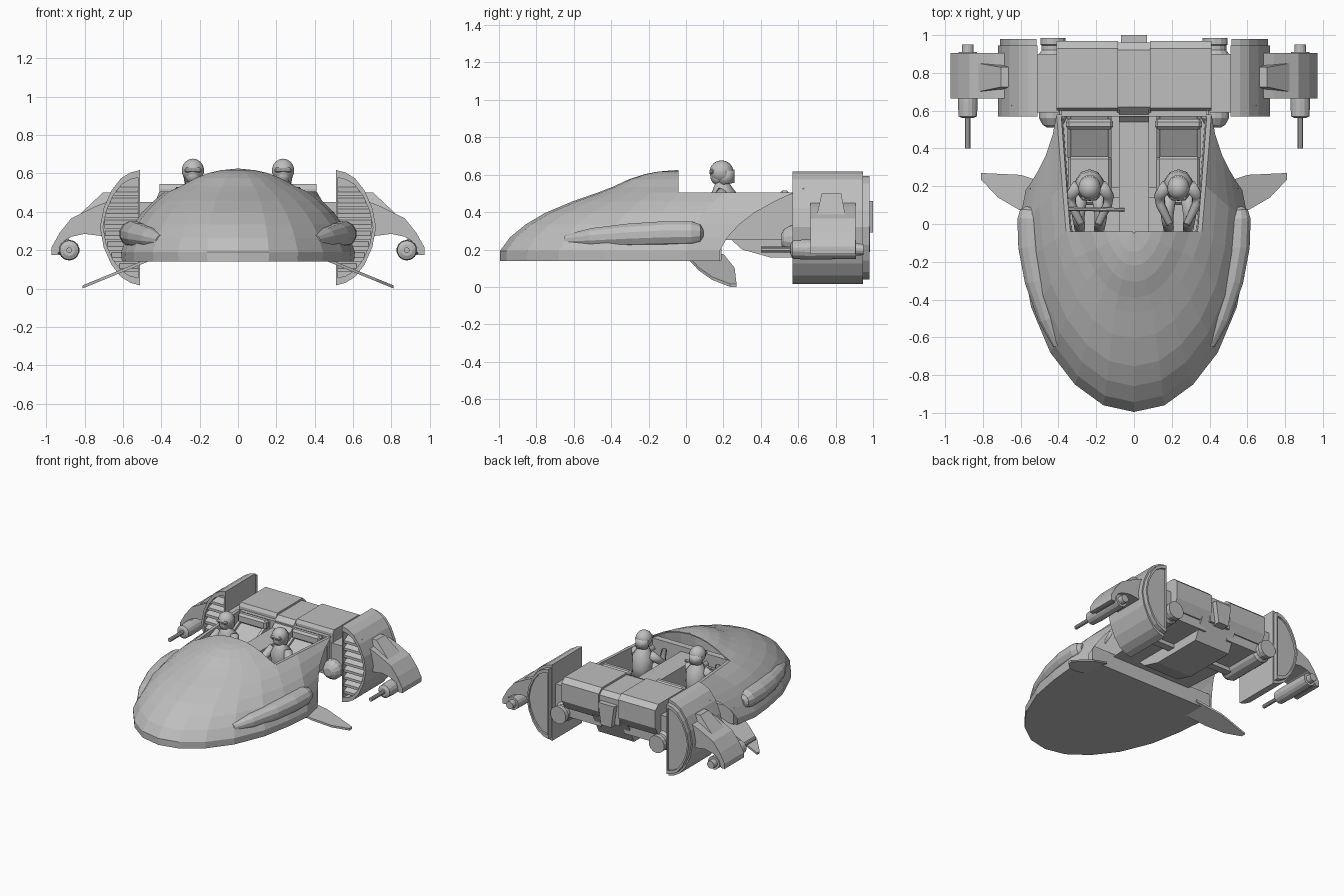
import bpy, bmesh, math
from mathutils import Vector

if bpy.data.objects.get("Cube"):
    bpy.data.objects.remove(bpy.data.objects["Cube"], do_unlink=True)

GREY = (0.52, 0.52, 0.52, 1)
mat = bpy.data.materials.new("plain_grey")
mat.use_nodes = True
mat.diffuse_color = GREY
mat.node_tree.nodes["Principled BSDF"].inputs["Base Color"].default_value = GREY


def finish(name, bm, mirror=True, smooth=False):
    bmesh.ops.recalc_face_normals(bm, faces=bm.faces)
    me = bpy.data.meshes.new(name)
    for f in bm.faces:
        f.smooth = smooth
    bm.to_mesh(me)
    bm.free()
    me.materials.append(mat)
    ob = bpy.data.objects.new(name, me)
    bpy.context.collection.objects.link(ob)
    if mirror:
        mod = ob.modifiers.new("Mirror", 'MIRROR')
        mod.use_mirror_merge = False
    return ob


def loft(name, rings, closed=True, caps=True, mirror=True, smooth=False):
    bm = bmesh.new()
    rows = [[bm.verts.new(p) for p in r] for r in rings]
    n = len(rows[0])
    for a, b in zip(rows, rows[1:]):
        for i in range(n if closed else n - 1):
            j = (i + 1) % n
            bm.faces.new((a[i], a[j], b[j], b[i]))
    if caps:
        bm.faces.new(rows[0])
        bm.faces.new(rows[-1])
    return finish(name, bm, mirror, smooth)


def prism(name, pts, axis, a, b, mirror=True):
    place = {'x': lambda p, d: (d, p[0], p[1]),
             'y': lambda p, d: (p[0], d, p[1])}[axis]
    return loft(name, [[place(p, d) for p in pts] for d in (a, b)], mirror=mirror)


def box(name, x, y, z, mirror=True, bevel=0.0):
    pts = [(x[0], y[0]), (x[1], y[0]), (x[1], y[1]), (x[0], y[1])]
    ob = loft(name, [[(*p, h) for p in pts] for h in z], mirror=mirror)
    if bevel:
        mod = ob.modifiers.new("Bevel", 'BEVEL')
        mod.width, mod.segments = bevel, 1
    return ob


def tube(name, pts, radii, n=12, mirror=True, smooth=False):
    pts = [Vector(p) for p in pts]
    rings = []
    for i, p in enumerate(pts):
        d = pts[min(i + 1, len(pts) - 1)] - pts[max(i - 1, 0)]
        q = d.to_track_quat('Z', 'Y')
        rings.append([p + q @ Vector((math.cos(t), math.sin(t), 0)) * radii[i]
                      for t in (math.tau * (k + .5) / n for k in range(n))])
    return loft(name, rings, mirror=mirror, smooth=smooth)


def barrel(name, x, z, steps, n=14):
    return tube(name, [(x, y, z) for y, r in steps], [r for y, r in steps], n)


def ball(name, c, s):
    bm = bmesh.new()
    bmesh.ops.create_uvsphere(bm, u_segments=14, v_segments=9, radius=1)
    for v in bm.verts:
        v.co = Vector([c[i] + v.co[i] * s[i] for i in range(3)])
    return finish(name, bm, smooth=True)


# Hull: lofted from the base outline up to the cockpit rim, then down inside
base = [(0, -.995), (.16, -.96), (.31, -.85), (.44, -.68), (.54, -.44),
        (.585, -.2), (.605, 0), (.57, .18)]
rim = [(0, -.47), (.1, -.45), (.18, -.39), (.25, -.3), (.315, -.18),
       (.36, -.04), (.38, .2), (.41, .58)]


def both_sides(pts):
    return [(-x, y, z) for x, y, z in pts[:0:-1]] + pts


def hull_point(i, h, v):
    b, r = base[i], rim[i]
    waist = .03 * math.sin(math.pi * max(h, 0)) if i == len(base) - 1 else 0
    return (b[0] + (r[0] - b[0]) * h - waist, b[1] + (r[1] - b[1]) * max(h, 0), .14 + .365 * v)


levels = [(0, 0), (-.02, .14), (.1, .34), (.26, .53), (.46, .7), (.74, .87), (1, 1)]
rings = [both_sides([hull_point(i, h, v) for i in range(len(base))]) for h, v in levels]
for s, z in ((.94, .505), (.92, .25)):
    rings.append(both_sides([(x * s, .58 + (y - .58) * .97, z) for x, y in rim]))
loft("hull", rings, closed=False, mirror=False)
box("hull_transom", (-.55, .55), (.14, .19), (.141, .27), mirror=False)

# Windscreen dome over the front of the cockpit
screen = [both_sides([(x * s, -.04 + (y + .04) * s, z) for x, y in rim[:6]])
          for s, z in ((1, .505), (.82, .535), (.62, .575), (.42, .603), (.25, .617), (.02, .625))]
ob = loft("windscreen", screen, closed=False, caps=False, mirror=False)
ob.modifiers.new("Solidify", 'SOLIDIFY').thickness = .008
box("dashboard", (-.34, .34), (-.1, -.05), (.25, .5), mirror=False)

# Side blisters along the hull flanks
tube("side_blister",
     [(.55, .09, .285), (.552, .075, .285), (.552, .03, .285), (.545, -.12, .283),
      (.515, -.3, .275), (.455, -.5, .262), (.4, -.64, .25)],
     [.025, .052, .068, .07, .066, .054, .03], 12)

# Low side fins, drooping outward
fin = [(.42, .0), (.6, .07), (.72, .14), (.81, .235), (.81, .27), (.6, .26), (.42, .2)]
loft("side_fin", [[(x, y, .148 - (x - .47) * .41 + d) for x, y in fin] for d in (-.008, .008)])

# Cockpit furniture
box("centre_console", (-.08, .08), (-.05, .62), (.25, .46), mirror=False)
prism("console_ramp", [(.54, .46), (.61, .46), (.61, .53)], 'x', -.08, .08, mirror=False)
box("bulkhead", (-.385, .385), (.57, .63), (.2, .5), mirror=False)
box("seat_cushion", (.12, .35), (.1, .36), (.25, .32), bevel=.015)
prism("seat_back", [(.355, .27), (.355, .36), (.57, .475), (.57, .3)], 'x', .14, .33)
for side, x in (("inner", .118), ("outer", .333)):
    prism("seat_rail_" + side, [(.35, .27), (.35, .375), (.57, .49), (.57, .3)], 'x', x, x + .02)
box("head_rest", (.11, .36), (.5, .555), (.44, .515), bevel=.015)

# Crew
X = .235
tube("crew_torso", [(X, .22, .3), (X, .215, .4), (X, .2, .48), (X, .195, .53), (X, .19, .57)],
     [.065, .075, .08, .05, .03], 10, smooth=True)
ball("crew_face", (X, .175, .59), (.042, .045, .045))
ball("crew_helmet", (X, .19, .615), (.06, .064, .062))
tube("helmet_neck_guard", [(X, .215, .55), (X, .205, .62)], [.045, .056], 12, smooth=True)
box("helmet_visor", (X - .045, X + .045), (.125, .15), (.605, .63), bevel=.008)
for side, s in (("inner", -1), ("outer", 1)):
    tube("crew_arm_" + side, [(X + s * .065, .2, .505), (X + s * .1, .15, .45), (X + s * .095, .1, .42),
                              (X + s * .045, .0, .46)], [.034, .03, .026, .02], 8, smooth=True)
    tube("crew_leg_" + side, [(X + s * .04, .22, .34), (X + s * .06, .04, .39), (X + s * .05, -.04, .3)],
         [.042, .036, .028], 8, smooth=True)
tube("steering_bar", [(-.37, .08, .47), (-.05, .075, .47)], [.011, .011], 8, mirror=False)

# Engine block across the stern
prism("engine_block", [(.6, .3), (.6, .52), (.615, .545), (.93, .545), (.97, .51), (.97, .37), (.93, .3)],
      'x', .085, .41)
prism("engine_spine", [(.59, .3), (.59, .5), (.62, .53), (.92, .53), (.96, .5), (.96, .3)],
      'x', -.09, .09, mirror=False)
prism("tail_vent", [(-.07, .46), (.07, .46), (.045, .29), (-.045, .29)], 'y', .93, 1.0, mirror=False)
prism("lower_keel", [(.19, .3), (.3, .2), (.45, .158), (.87, .158), (.95, .32)], 'x', -.155, .155,
      mirror=False)
box("engine_mount", (.1, .4), (.57, .92), (.23, .32))
box("nacelle_link", (.4, .52), (.59, .9), (.28, .45))
barrel("thruster", .43, .255, [(.51, .03), (.525, .055), (.56, .075), (.9, .075), (.92, .06),
                               (.945, .06), (.95, .068), (.985, .068), (.985, .048), (.93, .04)])

# Half-round nacelles with a slatted intake in front and a plate behind
dee = [(.51, .618), (.56, .605), (.61, .575), (.66, .51), (.7, .42), (.72, .32),
       (.7, .215), (.66, .125), (.61, .06), (.56, .03), (.51, .016)]


def dee_ring(s, y):
    return [(.59 + (x - .59) * s, y, .317 + (z - .317) * s) for x, z in dee]


loft("nacelle", [dee_ring(*r) for r in ((1, .945), (1, .57), (.87, .57), (.87, .63))])
loft("nacelle_rear_plate", [dee_ring(*r) for r in ((.92, .94), (.92, .98), (.82, .98), (.82, .965))])
for i in range(8):
    z = .085 + i * .057
    reach = .53 + .165 * math.sqrt(1 - ((z - .305) / .26) ** 2)
    prism("intake_slat_%d" % (i + 1), [(.58, z), (.58, z + .02), (.63, z + .045), (.63, z + .025)],
          'x', .522, reach)

# Drooping outriggers, each with a wedge fairing on its root
prism("outrigger", [(.66, .46), (.74, .43), (.87, .365), (.93, .29), (.972, .215), (.972, .175),
                    (.94, .175), (.92, .24), (.87, .27), (.8, .285), (.68, .27)], 'y', .665, .905)
loft("outrigger_fairing", [[(.62, y0, z), (x, y0, z), (x, y1, z), (.62, y1, z)]
                           for y0, y1, x, z in ((.69, .86, .875, .34), (.725, .83, .705, .5))])

# Gun pods slung at the tips
barrel("gun_pod", .88, .2, [(.56, .03), (.57, .05), (.65, .054), (.91, .05), (.91, .032), (.95, .03)])
barrel("gun_barrel", .88, .2, [(.4, .015), (.58, .015)], 10)
box("gun_cradle", (.87, .95), (.67, .9), (.175, .26), bevel=.015)
